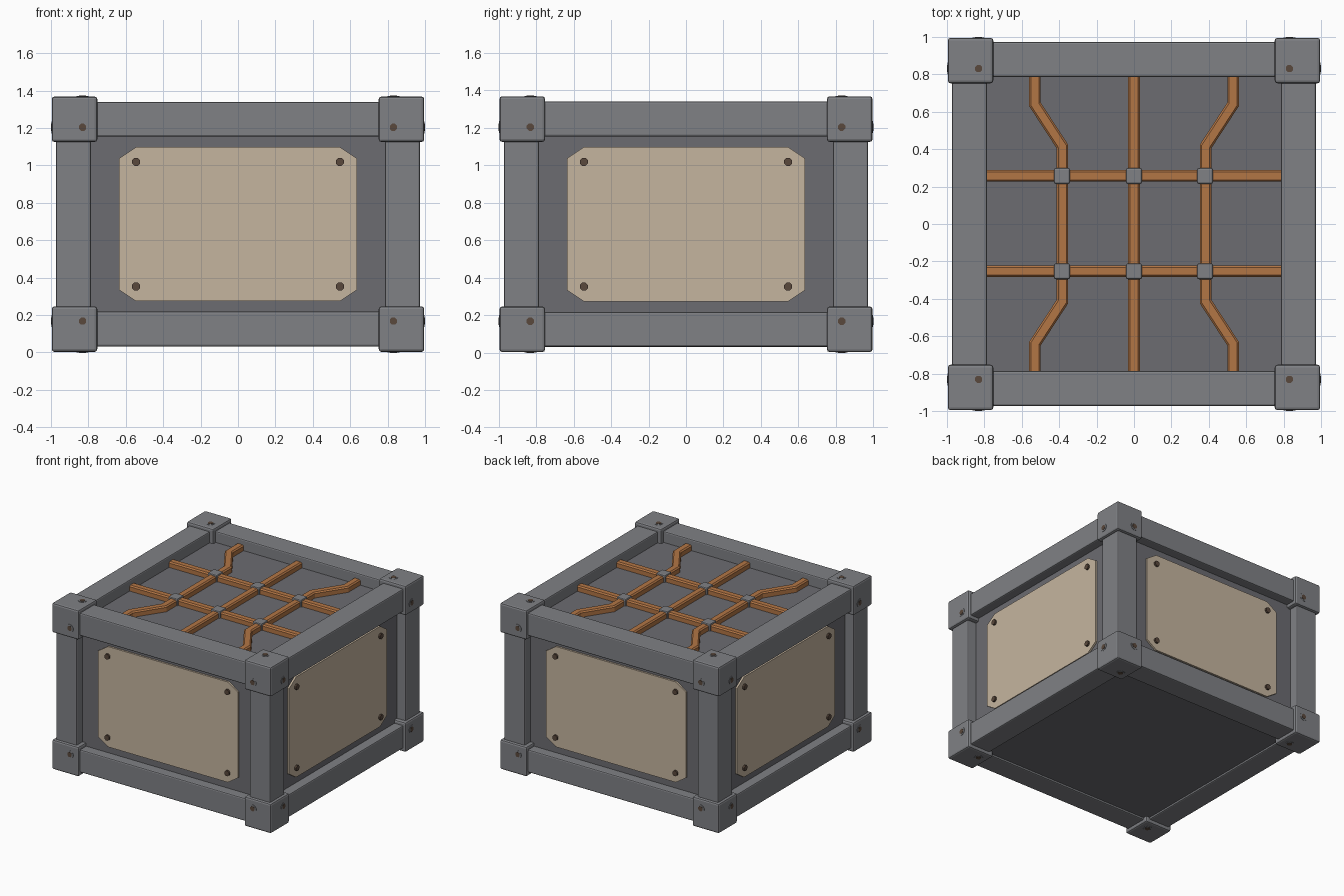
import bpy, bmesh
from math import pi
from itertools import product
from mathutils import Matrix, Vector

if "Cube" in bpy.data.objects:
    bpy.data.objects.remove(bpy.data.objects["Cube"])

ZC, C, H = 0.686, 0.874, 0.561      # mid height, frame offset in plan, frame offset in z


def material(name, rgb):
    m = bpy.data.materials.new(name)
    m.diffuse_color = (*rgb, 1)
    m.use_nodes = True
    m.node_tree.nodes["Principled BSDF"].inputs["Base Color"].default_value = m.diffuse_color
    return m


STEEL = material("steel", (0.215, 0.22, 0.235))
DARK = material("dark_steel", (0.15, 0.15, 0.165))
TAN = material("tan", (0.56, 0.46, 0.345))
COPPER = material("copper", (0.45, 0.18, 0.06))
BROWN = material("brown", (0.10, 0.065, 0.045))


def finish(bm, name, mat, bevel=0):
    bmesh.ops.recalc_face_normals(bm, faces=bm.faces)
    me = bpy.data.meshes.new(name)
    bm.to_mesh(me)
    bm.free()
    me.materials.append(mat)
    ob = bpy.data.objects.new(name, me)
    bpy.context.collection.objects.link(ob)
    if bevel:
        mod = ob.modifiers.new("bevel", 'BEVEL')
        mod.width, mod.segments = bevel, 2
    return ob


def box(name, centre, size, mat, bevel=0):
    bm = bmesh.new()
    bmesh.ops.create_cube(bm, size=1, matrix=Matrix.Translation(centre) @ Matrix.Diagonal((*size, 1)))
    return finish(bm, name, mat, bevel)


def disc(name, pos, normal, r, depth, mat, sides=8):
    """Short cylinder centred on pos with its axis along normal."""
    bm = bmesh.new()
    rot = Vector(normal).to_track_quat('Z', 'Y').to_matrix().to_4x4()
    bmesh.ops.create_cone(bm, cap_ends=True, segments=sides, radius1=r, radius2=r, depth=depth,
                          matrix=Matrix.Translation(pos) @ rot @ Matrix.Rotation(pi / sides, 4, 'Z'))
    return finish(bm, name, mat)


def bolt(name, pos, normal):
    disc(name + "_washer", pos, normal, 0.033, 0.007, STEEL, 12)
    disc(name, pos, normal, 0.021, 0.012, BROWN)


# Inner body: recessed below the top rim, nearly flush underneath
box("body", (0, 0, (1.25 + 0.047) / 2), (1.79, 1.79, 1.25 - 0.047), DARK)

# Frame beams along each axis
off = (0.879, 0.879, H)
for axis, label in enumerate(("side_to_side", "front_to_back", "upright")):
    a, b = [i for i in range(3) if i != axis]
    for s, t in product((-1, 1), repeat=2):
        centre = Vector((0, 0, ZC))
        centre[a] += s * off[a]
        centre[b] += t * off[b]
        size = [0.187] * 3
        size[axis] = 2 * off[axis]
        box(label + "_beam", centre, size, STEEL, 0.01)

# Corner blocks with a bolt on each outer face
for s in product((-1, 1), repeat=3):
    centre = Vector((s[0] * C, s[1] * C, ZC + s[2] * H))
    box("corner_block", centre, (0.243, 0.243, 0.243), STEEL, 0.014)
    for axis in range(3):
        n = Vector((0, 0, 0))
        n[axis] = s[axis]
        p = centre - Vector(s) * 0.043
        p[axis] = centre[axis] + s[axis] * 0.1205
        bolt("corner_bolt", p, n)

# Side panels with clipped corners, one per side
for k, side in enumerate(("front", "right", "back", "left")):
    rot = Matrix.Rotation(k * pi / 2, 4, 'Z')
    w, h, cx, cz = 0.635, 0.412, 0.09, 0.06
    outline = [(w, h - cz), (w - cx, h), (cx - w, h), (-w, h - cz),
               (-w, cz - h), (cx - w, -h), (w - cx, -h), (w, cz - h)]
    bm = bmesh.new()
    face = bm.faces.new([bm.verts.new(rot @ Vector((x, -0.88, ZC + z))) for x, z in outline])
    ext = bmesh.ops.extrude_face_region(bm, geom=[face])["geom"]
    n = rot @ Vector((0, -1, 0))
    bmesh.ops.translate(bm, vec=n * 0.03, verts=[v for v in ext if isinstance(v, bmesh.types.BMVert)])
    finish(bm, side + "_panel", TAN)
    for sx, sz in product((-1, 1), repeat=2):
        p = rot @ Vector((sx * 0.545, -0.915, ZC + sz * 0.333))
        disc(side + "_panel_bolt", p, n, 0.023, 0.02, BROWN)


# Pipes on the top: chamfered profile swept along a flat path with mitred bends
def pipe(name, pts, z=1.265):
    r, c = 0.031, 0.021
    profile = [(r, c), (c, r), (-c, r), (-r, c), (-r, -c), (-c, -r), (c, -r), (r, -c)]
    pts = [Vector(p) for p in pts]
    dirs = [(q - p).normalized() for p, q in zip(pts, pts[1:])]
    bm = bmesh.new()
    rings = []
    for i, p in enumerate(pts):
        d0, d1 = dirs[max(i - 1, 0)], dirs[min(i, len(dirs) - 1)]
        t = (d0 + d1).normalized()
        side = Vector((-t.y, t.x)) / t.dot(d1)
        rings.append([bm.verts.new((*(p + side * u), z + v)) for u, v in profile])
    for a, b in zip(rings, rings[1:]):
        for j in range(8):
            bm.faces.new((a[j], a[j - 1], b[j - 1], b[j]))
    bm.faces.new(rings[0])
    bm.faces.new(rings[-1])
    return finish(bm, name, COPPER)


rows, columns = (-0.253, 0.257), (-0.385, 0, 0.38)
for y in rows:
    pipe("cross_pipe", [(-0.79, y), (0.79, y)])
pipe("middle_pipe", [(0, -0.79), (0, 0.79)])
half = [(0.53, 0.79), (0.53, 0.64), (0.383, 0.415)]
for s in (-1, 1):
    path = [(s * x, y) for x, y in half]
    pipe("bent_pipe", path + [(x, -y) for x, y in reversed(path)])

# Clips at the pipe crossings
for x, y in product(columns, rows):
    box("pipe_clip", (x, y, 1.27), (0.085, 0.085, 0.075), STEEL, 0.01)
